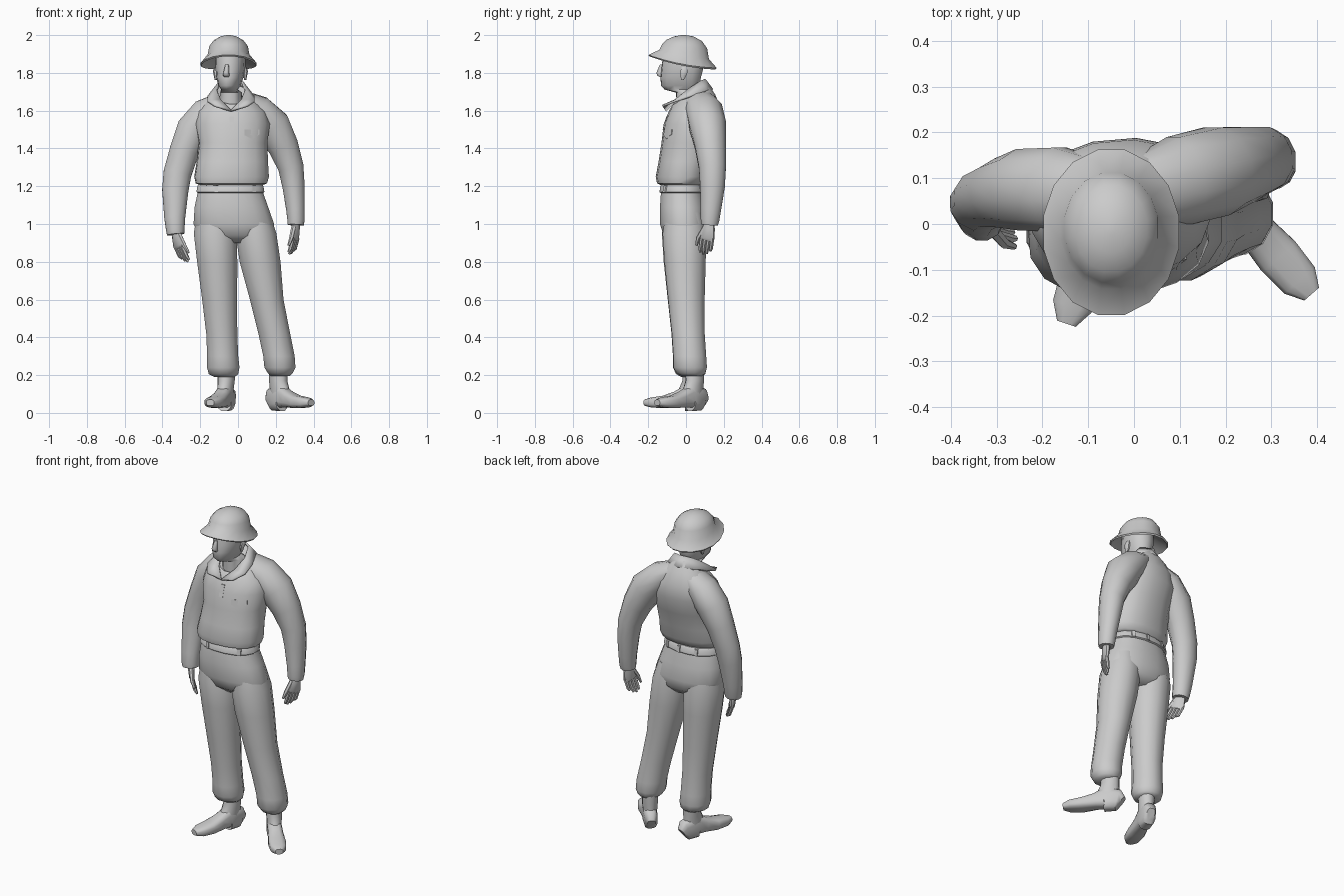
import bpy, bmesh, math
from mathutils import Vector, Matrix


def finish(name, bm, angle=50):
    bmesh.ops.recalc_face_normals(bm, faces=bm.faces)
    me = bpy.data.meshes.new(name)
    bm.to_mesh(me)
    bm.free()
    for p in me.polygons:
        p.use_smooth = True
    me.set_sharp_from_angle(angle=math.radians(angle))
    ob = bpy.data.objects.new(name, me)
    bpy.context.collection.objects.link(ob)
    return ob


def loft(name, rings, n=12, yaw=0, square=1.0, ref=(0, 1, 0), flat=True):
    """Skin rings (x, y, z, half width, half depth, tilt, sag); flat rings stay level."""
    bm = bmesh.new()
    pts = [Vector(r[:3]) for r in rings]
    loops = []
    for i, r in enumerate(rings):
        t = Vector((0, 0, 1)) if flat else (
            pts[min(i + 1, len(pts) - 1)] - pts[max(i - 1, 0)]).normalized()
        v = Vector(ref)
        v = (v - t * v.dot(t)).normalized()
        turn = Matrix.Rotation(math.radians(yaw), 3, t)
        v = turn @ v
        u = v.cross(t)
        tilt, sag = (list(r[5:]) + [0, 0])[:2]
        loop = []
        for k in range(n):
            a = 2 * math.pi * (k + 0.5) / n
            c, s = math.cos(a), math.sin(a)
            cu = math.copysign(abs(c) ** square, c)
            sv = math.copysign(abs(s) ** square, s)
            co = pts[i] + u * r[3] * cu + v * r[4] * sv
            co.z += tilt * s - sag * c * c
            loop.append(bm.verts.new(co))
        loops.append(loop)
    for a, b in zip(loops, loops[1:]):
        for k in range(n):
            bm.faces.new((a[k], a[(k + 1) % n], b[(k + 1) % n], b[k]))
    bm.faces.new(loops[0])
    bm.faces.new(loops[-1])
    return finish(name, bm)


def patch(name, target, outline, side=-1, thick=0.006):
    """Thin panel of (x, z) corners laid on the front (-1) or back (+1) of a part."""
    bpy.context.view_layer.update()
    bm = bmesh.new()
    vs = []
    for x, z in outline:
        hit, loc, _, _ = target.ray_cast(Vector((x, side, z)), Vector((0, -side, 0)))
        y = loc.y if hit else 0
        vs.append([bm.verts.new((x, y + side * d, z)) for d in (thick, -thick)])
    bm.faces.new([p[0] for p in vs])
    bm.faces.new([p[1] for p in vs])
    for p, q in zip(vs, vs[1:] + vs[:1]):
        bm.faces.new((p[0], q[0], q[1], p[1]))
    return finish(name, bm, 30)


# Trousers: hips and two legs gathered at the ankle
hips = loft("trouser_hips", [
    (-.04, -.02, 1.21, .165, .105), (-.04, -.02, 1.16, .178, .115),
    (-.035, -.015, 1.09, .198, .125), (-.022, -.01, 1.0, .217, .13),
    (-.012, -.005, .94, .2, .115), (0, 0, .9, .1, .07)], 16, square=.9)
loft("right_trouser_leg", [
    (-.13, -.01, 1.06, .09, .1), (-.12, -.01, .95, .118, .122), (-.11, -.007, .8, .11, .115),
    (-.097, 0, .6, .096, .1), (-.086, .01, .42, .085, .09), (-.081, .018, .3, .085, .09),
    (-.078, .02, .24, .089, .092), (-.077, .025, .205, .08, .08), (-.07, .03, .19, .055, .055)])
loft("left_trouser_leg", [
    (.08, -.01, 1.06, .09, .1), (.095, -.008, .95, .112, .12), (.117, -.005, .8, .112, .113),
    (.152, .002, .6, .092, .1), (.192, .012, .42, .087, .09), (.217, .02, .3, .086, .09),
    (.222, .022, .24, .085, .092), (.224, .027, .21, .068, .078), (.224, .03, .195, .052, .055)])

# Belt band with loops front and back
belt = loft("belt", [(-.04, -.02, 1.165, .178, .117), (-.04, -.02, 1.17, .183, .122),
                     (-.04, -.02, 1.2, .178, .118), (-.04, -.02, 1.21, .172, .11)], 16, square=.9)
for i, (x, side) in enumerate([(-.115, -1), (.085, -1), (-.13, 1), (-.02, 1), (.07, 1)]):
    patch("belt_loop_%d" % i, belt, [(x - .009, 1.168), (x + .009, 1.168),
                                     (x + .009, 1.205), (x - .009, 1.205)], side, .009)

# Shirt body bloused over the belt
shirt = loft("shirt_body", [
    (-.035, -.025, 1.205, .165, .105), (-.035, -.03, 1.215, .19, .122),
    (-.034, -.025, 1.25, .199, .134), (-.03, -.01, 1.33, .19, .134),
    (-.027, .015, 1.43, .183, .144), (-.03, .035, 1.53, .2, .152),
    (-.033, .045, 1.6, .182, .138, .01), (-.036, .04, 1.655, .13, .115, .03),
    (-.037, .025, 1.69, .085, .09, .055), (-.037, .02, 1.66, .05, .06, .04)],
    16, yaw=5, square=.88)

# Shirt front: placket and pocket flap
patch("shirt_placket", shirt, [(-.045, 1.57), (-.045, 1.5), (-.02, 1.5), (-.02, 1.57)], -1, .004)
patch("pocket_flap", shirt, [(.035, 1.5), (.035, 1.47), (.075, 1.45), (.115, 1.475), (.115, 1.5)],
      -1, .004)

# Collar: one half described, the other mirrored
bm = bmesh.new()
inner = [(0, .098, 1.765), (.058, .075, 1.755), (.075, .01, 1.71), (.055, -.055, 1.655),
         (0, -.108, 1.6)]
outer = [(0, .14, 1.71), (.085, .105, 1.705), (.12, .02, 1.675), (.125, -.06, 1.65),
         (.085, -.125, 1.625)]
for s in (-1, 1):
    rows = [[bm.verts.new((-.037 + s * x, y, z)) for x, y, z in row] for row in (inner, outer)]
    for k in range(4):
        bm.faces.new((rows[0][k], rows[0][k + 1], rows[1][k + 1], rows[1][k]))
bmesh.ops.remove_doubles(bm, verts=bm.verts, dist=.001)
collar = finish("shirt_collar", bm)
mod = collar.modifiers.new("thickness", 'SOLIDIFY')
mod.thickness = .012
mod.offset = 0

# Sleeves running from the neck slope to the cuff
loft("right_sleeve", [
    (-.09, .065, 1.65, .05, .08), (-.165, .075, 1.59, .085, .095), (-.235, .075, 1.5, .094, .092),
    (-.283, .068, 1.39, .081, .078), (-.32, .058, 1.27, .077, .066),
    (-.332, .045, 1.18, .072, .062), (-.335, .022, 1.03, .057, .052),
    (-.332, .012, .965, .05, .05), (-.33, .01, .945, .047, .045), (-.33, .01, .955, .03, .03)][:9],
    flat=False)
loft("left_sleeve", [
    (.02, .07, 1.66, .05, .08), (.1, .095, 1.605, .085, .1), (.18, .115, 1.52, .1, .1),
    (.24, .13, 1.41, .084, .085), (.28, .14, 1.3, .07, .074), (.294, .14, 1.2, .061, .068),
    (.304, .132, 1.08, .051, .056), (.307, .127, 1.02, .047, .051),
    (.306, .125, .995, .044, .045)], flat=False)


def hand(side, wrist, knuckle, tip, spread):
    w, k, t, s = (Vector(p) for p in (wrist, knuckle, tip, spread))
    loft(side + "_palm", [(*w, .022, .026), (*w.lerp(k, .4), .02, .036), (*k, .016, .042),
                          (*k.lerp(t, .12), .011, .036)], 8, ref=spread, flat=False)
    for i in range(4):
        o = s * (.031 - .0205 * i)
        end = k.lerp(t, (.88, 1, .95, .8)[i]) + o * .9
        mid = k.lerp(t, .5) + o + (k - w).normalized() * .014
        loft("%s_finger_%d" % (side, i), [(*(k + o), .011, .011), (*mid, .01, .0105),
                                          (*end, .006, .007)], 6, ref=spread, flat=False)
    base = w.lerp(k, .3) + s * .022
    loft(side + "_thumb", [(*base, .014, .014), (*(k + s * .052), .012, .012),
                           (*(k.lerp(t, .45) + s * .056), .007, .007)],
         6, ref=(1, .3, 0), flat=False)


hand("right", (-.33, .012, .97), (-.315, 0, .885), (-.27, -.01, .8), (.6, -.8, 0))
hand("left", (.306, .125, 1.01), (.303, .112, .925), (.275, .1, .84), (-.4, -.92, 0))

# Boots: shoe lofted from heel to toe plus an ankle shaft
SHOE = [(0, .024, .02, .09), (.018, .038, .008, .13), (.085, .041, .008, .15),
        (.1, .041, .026, .145), (.15, .043, .028, .115), (.22, .05, .024, .092),
        (.29, .045, .028, .082), (.33, .022, .038, .07)]
for side, heel, d in (("right", (-.042, .095), (-.32, -.947)), ("left", (.17, .095), (.66, -.751))):
    rings = [(heel[0] + d[0] * a, heel[1] + d[1] * a, (lo + hi) / 2, w, (hi - lo) / 2)
             for a, w, lo, hi in SHOE]
    loft(side + "_shoe", rings, 12, square=.65, ref=(0, 0, 1), flat=False)
    x, y = heel[0] + d[0] * .065, heel[1] + d[1] * .065
    yaw = math.degrees(math.atan2(-d[0], d[1])) + 180
    loft(side + "_boot_shaft", [
        (x + d[0] * .02, y + d[1] * .02, .08, .04, .075), (x + d[0] * .01, y + d[1] * .01, .13, .042, .062),
        (x, y, .17, .045, .053), (x, y, .25, .048, .054)], yaw=yaw)

# Head and neck, turned slightly
loft("head_and_neck", [
    (-.037, .02, 1.58, .065, .07), (-.037, .012, 1.695, .058, .065),
    (-.045, -.03, 1.712, .042, .085), (-.046, -.03, 1.732, .056, .104),
    (-.043, -.028, 1.775, .07, .108), (-.04, -.02, 1.82, .077, .112),
    (-.04, -.018, 1.87, .079, .108), (-.04, -.015, 1.93, .075, .1)], 14, yaw=-9, square=.92)
loft("nose", [(-.058, -.128, 1.845, .009, .01), (-.062, -.14, 1.8, .016, .018),
              (-.062, -.136, 1.785, .018, .016), (-.06, -.128, 1.778, .012, .01)], 8, yaw=-9)
for side, s in (("right", -1), ("left", 1)):
    x, y = -.04 + s * .078, -.002 - s * .012
    loft(side + "_ear", [(x, y - .005, 1.762, .006, .008), (x, y, 1.785, .011, .016),
                         (x + s * .004, y + .005, 1.81, .012, .022),
                         (x, y + .005, 1.832, .006, .014)], 8)

# Brimmed helmet: underside, rim, then dome
loft("helmet", [
    (-.05, -.015, 1.895, .085, .105, -.02), (-.05, -.018, 1.853, .146, .177, -.035, .015),
    (-.05, -.018, 1.861, .151, .184, -.035, .015), (-.05, -.01, 1.898, .113, .134, -.025, .006),
    (-.05, -.008, 1.94, .104, .122, -.01), (-.05, -.01, 1.972, .08, .096, -.003),
    (-.05, -.012, 1.993, .043, .052), (-.05, -.012, 2.0, .01, .012)], 16)
